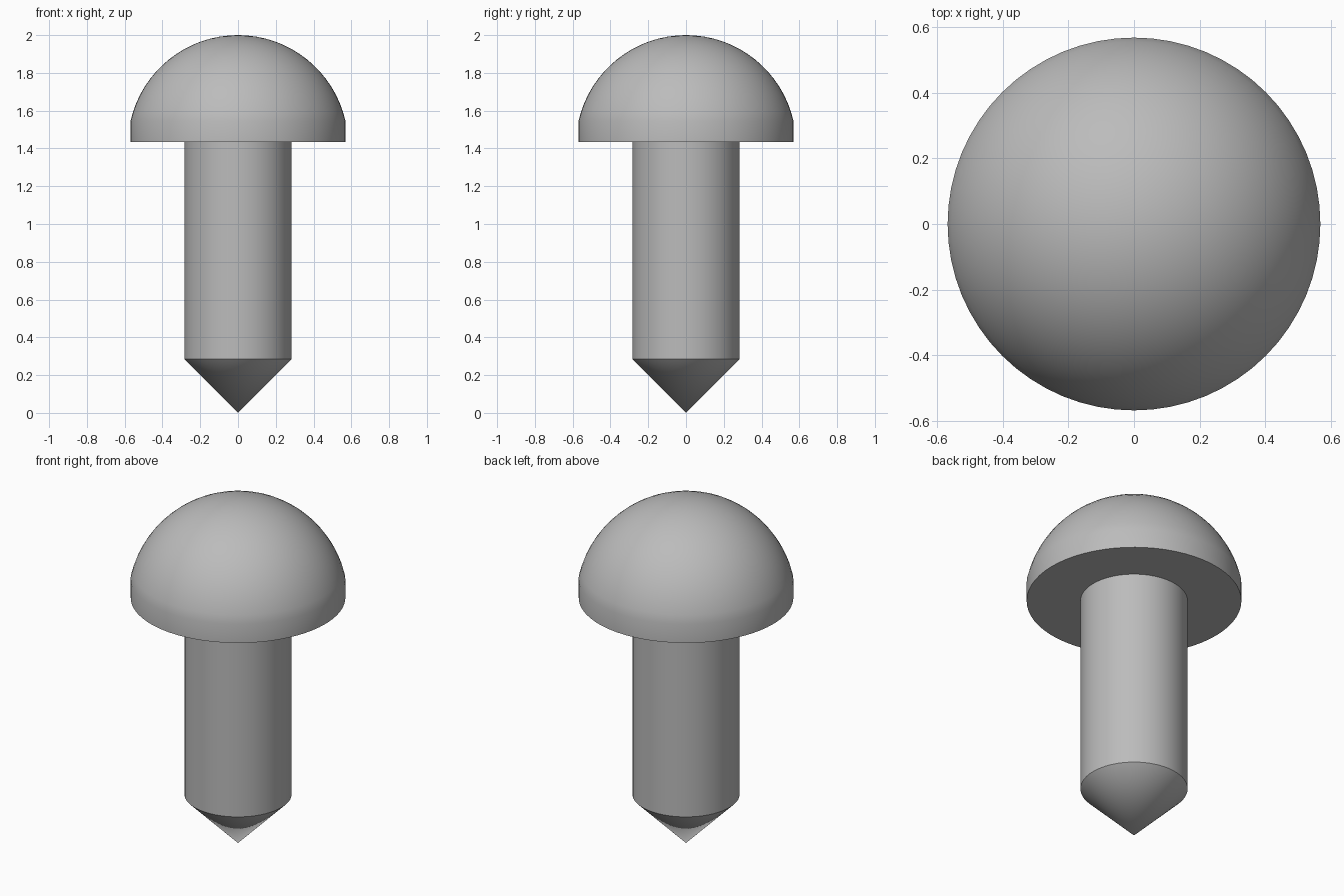
import bpy, bmesh
from math import sin, cos, asin, pi
from mathutils import Matrix, Vector

cube = bpy.data.objects.get("Cube")
if cube:
    bpy.data.objects.remove(cube, do_unlink=True)

SEGMENTS = 64
HEAD_R, SHAFT_R = 0.569, 0.284
HEAD_Z, RIM_Z, TOP_Z = 1.435, 1.545, 2.0
CONE_Z = 0.285

grey = bpy.data.materials.new("grey")
grey.use_nodes = True
colour = (0.5, 0.5, 0.5, 1)
grey.diffuse_color = colour
grey.node_tree.nodes["Principled BSDF"].inputs["Base Color"].default_value = colour


def lathe(name, profile):
    """Spin a list of (radius, z) points around the z axis."""
    bm = bmesh.new()
    verts = [bm.verts.new((r, 0, z)) for r, z in profile]
    edges = [bm.edges.new(pair) for pair in zip(verts, verts[1:])]
    bmesh.ops.spin(bm, geom=verts + edges, cent=(0, 0, 0), axis=(0, 0, 1),
                   angle=2 * pi, steps=SEGMENTS, use_duplicate=False)
    bmesh.ops.remove_doubles(bm, verts=bm.verts, dist=0.0001)
    bmesh.ops.recalc_face_normals(bm, faces=bm.faces)
    mesh = bpy.data.meshes.new(name)
    bm.to_mesh(mesh)
    bm.free()
    mesh.materials.append(grey)
    obj = bpy.data.objects.new(name, mesh)
    bpy.context.collection.objects.link(obj)
    bpy.ops.object.select_all(action="DESELECT")
    obj.select_set(True)
    bpy.context.view_layer.objects.active = obj
    bpy.ops.object.shade_smooth_by_angle(angle=pi / 6)
    return obj


# Domed head: short straight rim, then a spherical cap
rise = TOP_Z - RIM_Z
dome_r = (HEAD_R ** 2 + rise ** 2) / (2 * rise)
sweep = asin(HEAD_R / dome_r)
RINGS = 16
dome = [(dome_r * sin(a), TOP_Z - dome_r * (1 - cos(a)))
        for a in (sweep * (1 - i / RINGS) for i in range(RINGS + 1))]
lathe("domed_head", [(SHAFT_R, HEAD_Z), (HEAD_R, HEAD_Z)] + dome)

# Straight shaft with a conical point
lathe("pointed_shaft", [(0, 0), (SHAFT_R, CONE_Z), (SHAFT_R, HEAD_Z)])
